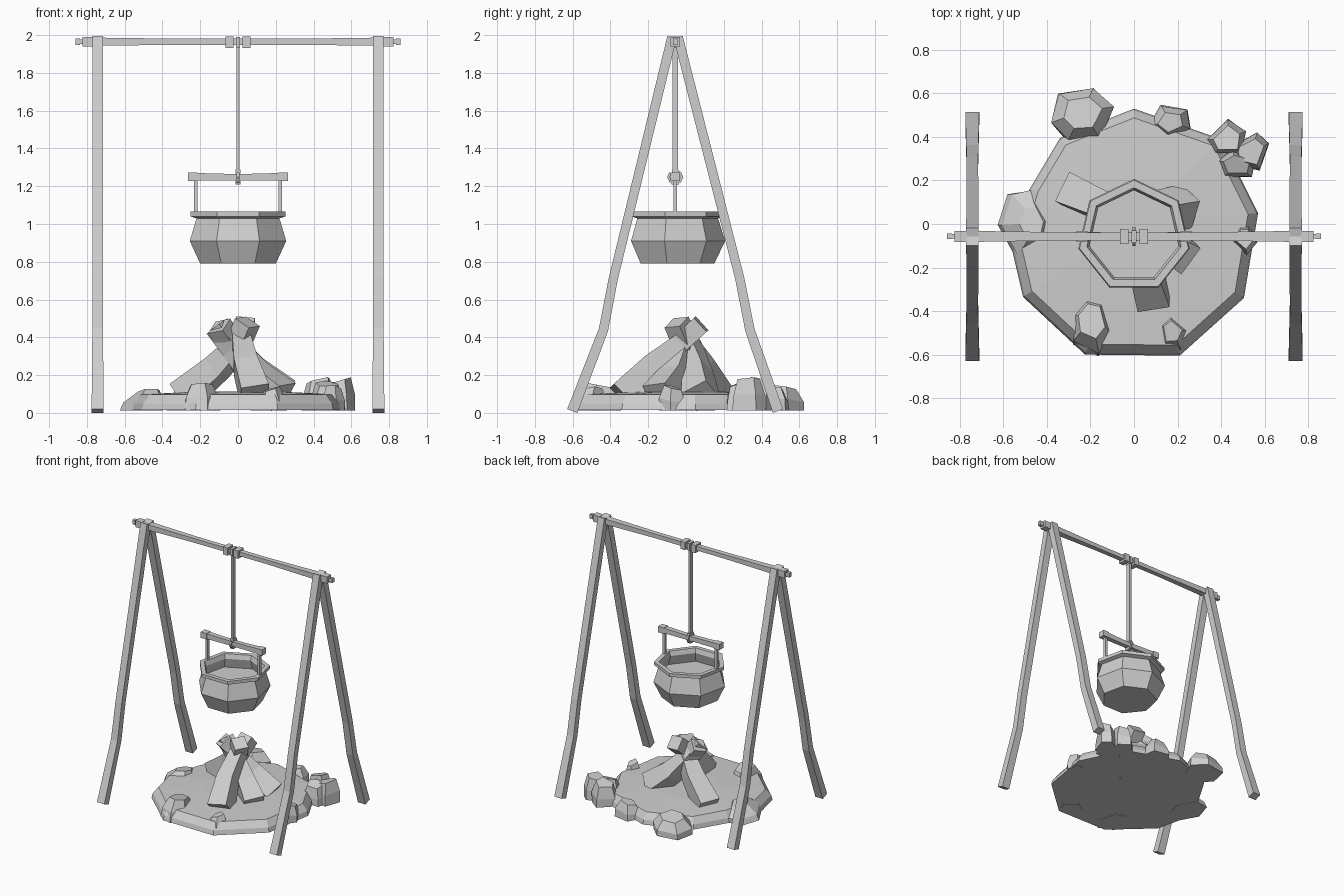
import bpy, bmesh, math, random
from mathutils import Vector

cube = bpy.data.objects.get("Cube")
if cube:
    bpy.data.objects.remove(cube, do_unlink=True)

grey = bpy.data.materials.new("plain_grey")
grey.use_nodes = True
colour = (0.62, 0.62, 0.62, 1)
grey.diffuse_color = colour
grey.node_tree.nodes["Principled BSDF"].inputs["Base Color"].default_value = colour
BEAM_Y = -0.057
POT_Y = -0.055


def loft(name, rings, cap_start=True, cap_end=True):
    """Skin a list of equal rings of points into a flat-shaded object."""
    bm = bmesh.new()
    rows = [[bm.verts.new(p) for p in ring] for ring in rings]
    n = len(rows[0])
    for a, b in zip(rows, rows[1:]):
        for i in range(n):
            j = (i + 1) % n
            bm.faces.new((a[i], a[j], b[j], b[i]))
    if cap_start:
        bm.faces.new(rows[0][::-1])
    if cap_end:
        bm.faces.new(rows[-1])
    bmesh.ops.recalc_face_normals(bm, faces=bm.faces)
    mesh = bpy.data.meshes.new(name)
    bm.to_mesh(mesh)
    bm.free()
    mesh.materials.append(grey)
    obj = bpy.data.objects.new(name, mesh)
    bpy.context.collection.objects.link(obj)
    return obj


def beam(name, path, widths, ref=(1, 0, 0), depth=1.0):
    """Square timber swept along a bent path, with a width at each point."""
    pts = [Vector(p) for p in path]
    if not isinstance(widths, (list, tuple)):
        widths = [widths] * len(pts)
    rings = []
    for i, p in enumerate(pts):
        t = (pts[min(i + 1, len(pts) - 1)] - pts[max(i - 1, 0)]).normalized()
        v = t.cross(Vector(ref)).normalized()
        u = v.cross(t)
        h = widths[i] / 2
        rings.append([p + u * h * a + v * h * b * depth
                      for a, b in ((-1, -1), (1, -1), (1, 1), (-1, 1))])
    return loft(name, rings)


def box(name, centre, size):
    x, y, z = centre
    sx, sy, sz = (s / 2 for s in size)
    return loft(name, [[(x + a * sx, y + b * sy, z + c * sz)
                        for a, b in ((-1, -1), (1, -1), (1, 1), (-1, 1))]
                       for c in (-1, 1)])


def rock(name, x0, x1, y0, y1, height, sides=6, seed=1, top=0.6, lean=(0, 0)):
    """Chunky stone filling a footprint, with a sloped, smaller top facet."""
    rng = random.Random(seed)
    cx, cy, rx, ry = (x0 + x1) / 2, (y0 + y1) / 2, (x1 - x0) / 2, (y1 - y0) / 2
    spin = rng.uniform(0, 1)
    angles = [spin + math.tau * (i + rng.uniform(-0.2, 0.2)) / sides for i in range(sides)]
    tilt = rng.uniform(0, math.tau)
    rings = []
    for scale, z in ((1.03, 0.012), (1.0, height * 0.55), (top, height)):
        ring = []
        for a in angles:
            k = scale * rng.uniform(0.95, 1.06)
            dz = 0.1 * height * math.cos(a - tilt) - 0.1 * height if z > 0.02 else 0
            f = z / height
            ring.append((cx + rx * k * math.cos(a) + lean[0] * f,
                         cy + ry * k * math.sin(a) + lean[1] * f, z + dz))
        rings.append(ring)
    return loft(name, rings)


# Two A-shaped end supports with bent legs
for side, label in ((1, "left"), (-1, "right")):
    x = 0.743 * side
    beam(f"{label}_front_leg", [(x, -0.602, 0.01), (x, -0.437, 0.44), (x, -0.385, 0.71),
                                (x, -0.074, 1.99)], [0.064, 0.056, 0.054, 0.056], depth=0.9)
    beam(f"{label}_back_leg", [(x, 0.487, 0.01), (x, 0.338, 0.44), (x, 0.285, 0.71),
                               (x, -0.042, 1.99)], [0.064, 0.056, 0.054, 0.056], depth=0.9)
    # Peg ends of the crossbar
    box(f"{label}_bar_block", (0.797 * side, BEAM_Y, 1.965), (0.055, 0.05, 0.052))
    box(f"{label}_bar_neck", (0.83 * side, BEAM_Y, 1.965), (0.03, 0.02, 0.025))
    box(f"{label}_bar_tip", (0.848 * side, BEAM_Y, 1.965), (0.024, 0.026, 0.034))
    # Collars that keep the hanging rod centred
    box(f"{label}_collar", (0.045 * side, BEAM_Y, 1.963), (0.04, 0.068, 0.06))
    # Pot handle uprights and their end blocks
    box(f"{label}_handle_block", (0.239 * side, BEAM_Y, 1.25), (0.05, 0.05, 0.046))
    box(f"{label}_handle_upright", (0.224 * side, BEAM_Y, 1.145), (0.02, 0.02, 0.19))

# Crossbar, slightly slimmer in the middle
beam("crossbar", [(x, BEAM_Y, 1.965) for x in (-0.77, -0.6, -0.3, 0.3, 0.6, 0.77)],
     [0.052, 0.046, 0.038, 0.038, 0.046, 0.052], ref=(0, 1, 0), depth=0.85)

# Hanging rod with a loop over the bar and a hook under the handle
box("rod_loop", (0, BEAM_Y, 1.963), (0.022, 0.055, 0.055))
box("hanging_rod", (0, BEAM_Y, 1.62), (0.018, 0.03, 0.68))
box("rod_knob", (0, BEAM_Y, 1.278), (0.026, 0.036, 0.02))
hook = [(0, BEAM_Y + 0.036 * math.sin(a), 1.248 + 0.032 * math.cos(a))
        for a in (math.tau * i / 8 for i in range(8))]
beam("handle_hook", hook, 0.014)
box("hook_foot", (0, BEAM_Y, 1.222), (0.026, 0.04, 0.024))
beam("handle_bar", [(-0.22, BEAM_Y, 1.25), (0, BEAM_Y, 1.247), (0.22, BEAM_Y, 1.25)],
     [0.04, 0.034, 0.04], ref=(0, 1, 0))

# Seven-sided pot: outer wall, rim, inner wall and floor
profile = [(0.205, 0.79), (0.262, 0.91), (0.225, 1.03), (0.257, 1.04), (0.257, 1.065),
           (0.222, 1.065), (0.21, 1.03), (0.235, 0.955)]
loft("pot", [[(r * math.cos(a), POT_Y + r * math.sin(a), z)
              for a in (math.pi / 2 + math.tau * i / 7 for i in range(7))]
             for r, z in profile])

# Ground mound with a bevelled edge
edge = [(0, 0.53), (-0.34, 0.395), (-0.48, 0.16), (-0.56, -0.12), (-0.51, -0.335),
        (-0.225, -0.6), (0.21, -0.605), (0.505, -0.34), (0.57, 0.05), (0.4, 0.39)]
loft("ground_mound", [[(x * k, y * k, z) for x, y in edge]
                      for k, z in ((1, 0.015), (0.985, 0.05), (0.92, 0.098), (0.4, 0.112))])

# Stones around the edge
rock("back_stone", -0.38, -0.09, 0.37, 0.63, 0.15, 6, 3, 0.62, (0, 0.01))
rock("small_back_stone", 0.07, 0.27, 0.39, 0.55, 0.14, 5, 5, 0.6)
rock("cluster_stone_outer", 0.45, 0.63, 0.24, 0.42, 0.19, 5, 8, 0.72)
rock("cluster_stone_inner", 0.34, 0.52, 0.3, 0.48, 0.19, 5, 9, 0.7)
rock("cluster_stone_front", 0.38, 0.57, 0.2, 0.34, 0.17, 5, 12, 0.7)
rock("right_side_stone", -0.63, -0.41, -0.15, 0.16, 0.13, 6, 4, 0.5, (0.05, 0))
rock("front_right_stone", -0.29, -0.1, -0.61, -0.35, 0.16, 6, 6, 0.65, (0, 0.03))
rock("front_left_stone", 0.1, 0.25, -0.6, -0.43, 0.14, 5, 7, 0.6, (0, 0.02))
rock("left_side_stone", 0.45, 0.565, -0.14, 0.0, 0.15, 5, 2, 0.7)

# Bent logs leaning together into a fire stack
logs = {
    "log_right": [(-0.29, 0.15, 0.09), (-0.11, 0.07, 0.24), (0.0, 0.0, 0.36), (0.05, -0.05, 0.48)],
    "log_back": [(0.24, 0.08, 0.09), (0.08, 0.06, 0.22), (-0.03, 0.02, 0.35), (-0.1, -0.04, 0.46)],
    "log_front": [(0.09, -0.34, 0.09), (0.04, -0.18, 0.25), (0.02, -0.03, 0.37), (0.04, 0.08, 0.47)],
    "log_left": [(0.23, -0.14, 0.09), (0.1, -0.06, 0.2), (-0.02, -0.01, 0.34), (-0.11, 0.0, 0.46)],
}
for name, path in logs.items():
    beam(name, path, [0.15, 0.125, 0.1, 0.1], ref=(0.6, 0.8, 0.1) if "front" not in name else (1, 0, 0))
